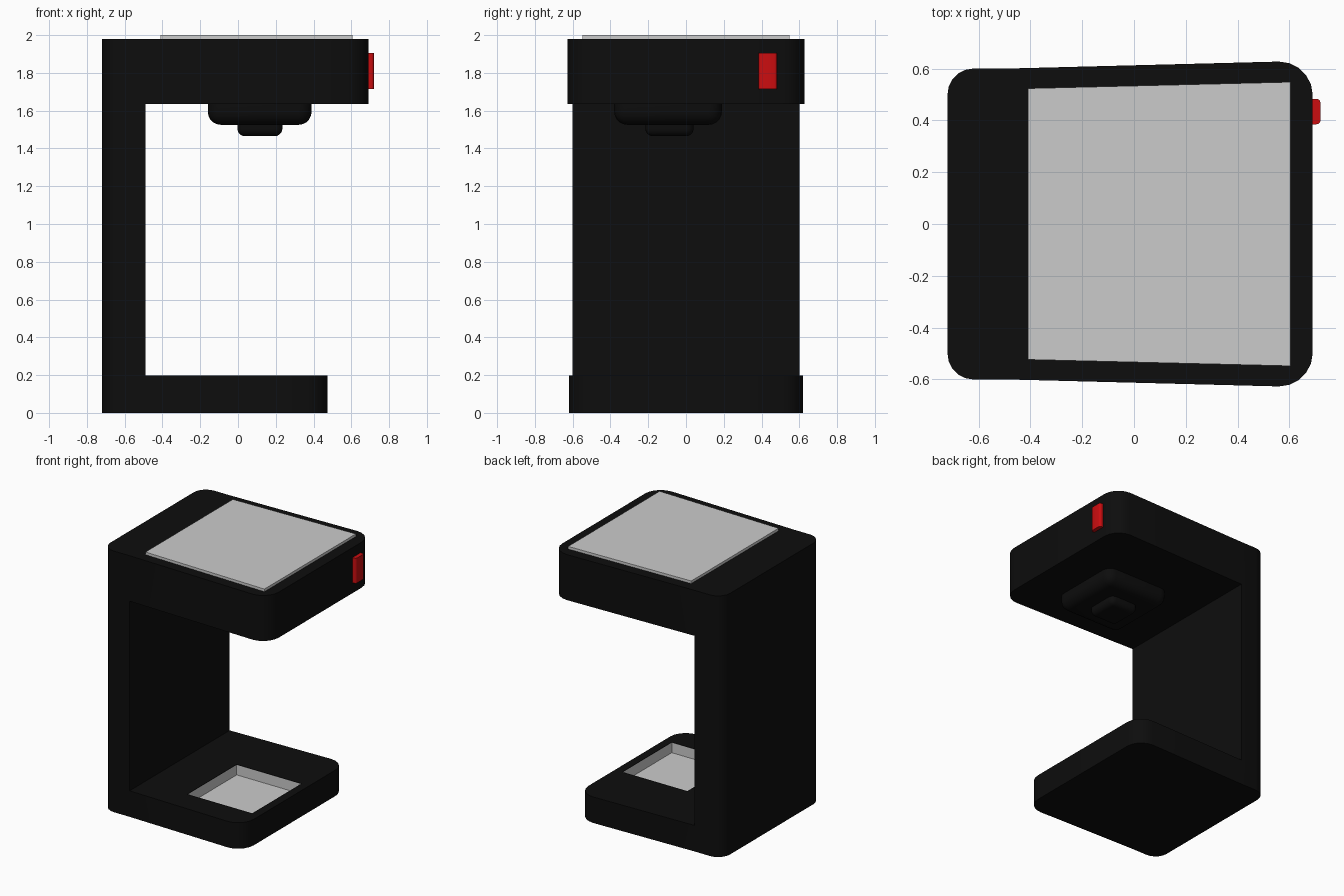
import bpy, bmesh
from math import sin, cos, pi, radians

if "Cube" in bpy.data.objects:
    bpy.data.objects.remove(bpy.data.objects["Cube"])


def material(name, rgb):
    m = bpy.data.materials.new(name)
    m.diffuse_color = (*rgb, 1)
    m.use_nodes = True
    m.node_tree.nodes["Principled BSDF"].inputs["Base Color"].default_value = m.diffuse_color
    return m


black = material("black_plastic", (0.004, 0.004, 0.004))
red = material("red_plastic", (0.6, 0.004, 0.005))


def finish(name, bm, mat=None):
    bmesh.ops.recalc_face_normals(bm, faces=bm.faces)
    me = bpy.data.meshes.new(name)
    bm.to_mesh(me)
    bm.free()
    ob = bpy.data.objects.new(name, me)
    bpy.context.collection.objects.link(ob)
    if mat:
        me.materials.append(mat)
    return ob


def smooth(ob, angle=35):
    bpy.ops.object.select_all(action='DESELECT')
    ob.select_set(True)
    bpy.context.view_layer.objects.active = ob
    bpy.ops.object.shade_smooth_by_angle(angle=radians(angle))


def box(x, y, z):
    bm = bmesh.new()
    bmesh.ops.create_cube(bm, size=1)
    for v in bm.verts:
        v.co = [lo + (c + 0.5) * (hi - lo) for c, (lo, hi) in zip(v.co, (x, y, z))]
    return bm


def bevel(bm, pick, width, segments=4):
    edges = [e for e in bm.edges if pick(e)]
    bmesh.ops.bevel(bm, geom=edges, offset=width, segments=segments,
                    profile=0.5, affect='EDGES', clamp_overlap=True)


def arc(cx, cy, r, a0, a1, n=5):
    steps = [radians(a0 + (a1 - a0) * i / n) for i in range(n + 1)]
    return [(cx + r * cos(a), cy + r * sin(a)) for a in steps]


# C-shaped body: shared rounded back, flared front for base and head
X_IN = -0.49
back = [(X_IN, 0.6)] + arc(-0.62, 0.5, 0.1, 90, 180) + arc(-0.62, -0.5, 0.1, 180, 270) + [(X_IN, -0.6)]


def front(x_end, y_half, r=0.13):
    return (arc(x_end - r, r - y_half, r, -90, 0) + arc(x_end - r, y_half - r, r, 0, 90))


bm = bmesh.new()


def level(pts, z):
    return [bm.verts.new((x, y, z)) for x, y in pts]


def walls(lo, hi, closed=False):
    for i in range(len(lo) - (0 if closed else 1)):
        j = (i + 1) % len(lo)
        bm.faces.new((lo[i], lo[j], hi[j], hi[i]))


base_front, head_front = front(0.475, 0.62), front(0.69, 0.627)
b = [level(back, z) for z in (0, 0.197, 1.635, 1.98)]
f = [level(base_front, 0), level(base_front, 0.197),
     level(head_front, 1.635), level(head_front, 1.98)]
walls(b[0] + f[0], b[1] + f[1], True)
walls(b[1], b[2], True)
walls(b[2] + f[2], b[3] + f[3], True)
bm.faces.new(b[0] + f[0])
bm.faces.new(b[3] + f[3])
for i in (1, 2):
    bm.faces.new([b[i][-1]] + f[i] + [b[i][0]])
body = finish("machine_body", bm, black)

# Recess in the base for the drip tray
TX, TY, TZ = (-0.13, 0.41), (-0.415, 0.17), 0.12
cutter = finish("tray_cutter", box((TX[0] - .003, TX[1] + .003), (TY[0] - .003, TY[1] + .003), (TZ - .003, 0.4)))
mod = body.modifiers.new("tray_recess", 'BOOLEAN')
mod.operation, mod.solver, mod.object = 'DIFFERENCE', 'EXACT', cutter
bpy.context.view_layer.objects.active = body
body.select_set(True)
bpy.ops.object.modifier_apply(modifier=mod.name)
bpy.data.objects.remove(cutter)
smooth(body)

# Drip tray: open-topped grey liner
bm = box(TX, TY, (TZ, 0.197))
top = [fc for fc in bm.faces if fc.calc_center_median().z > 0.19]
bmesh.ops.delete(bm, geom=top, context='FACES_ONLY')
tray = finish("drip_tray", bm)
tray.data.flip_normals()

# Top plate, widening towards the front
bm = box((-0.41, 0.605), (-0.548, 0.548), (1.975, 2.0))
for v in bm.verts:
    if v.co.x < 0:
        v.co.y *= 0.955
finish("top_plate", bm)


# Brew outlet and spout, rounded below
def lower_edges(z):
    return lambda e: min(v.co.z for v in e.verts) < z


bm = box((-0.16, 0.39), (-0.38, 0.19), (1.525, 1.64))
bevel(bm, lower_edges(1.6), 0.07, 5)
smooth(finish("brew_outlet", bm, black))
bm = box((-0.003, 0.235), (-0.215, 0.04), (1.465, 1.56))
bevel(bm, lower_edges(1.5), 0.04, 5)
smooth(finish("spout", bm, black))

# Red switch on the right side
bm = box((0.67, 0.72), (0.385, 0.483), (1.715, 1.905))
bevel(bm, lambda e: all(v.co.x > 0.7 for v in e.verts)
      and abs(e.verts[0].co.z - e.verts[1].co.z) > 0.1, 0.015, 3)
smooth(finish("power_switch", bm, red))
